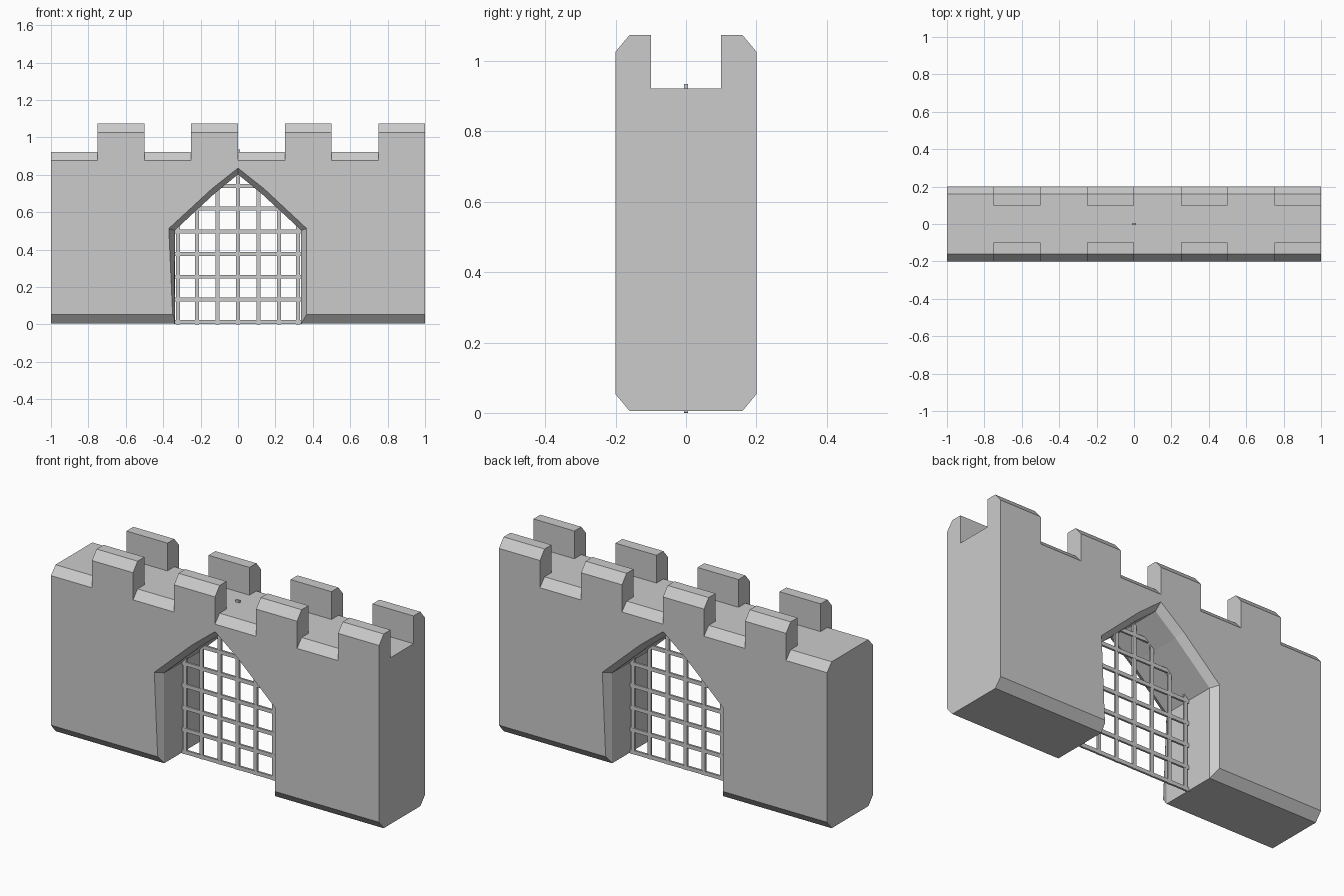
import bpy, bmesh

if "Cube" in bpy.data.objects:
    bpy.data.objects.remove(bpy.data.objects["Cube"])


def loft(bm, rings):
    """Closed solid through a list of matching point rings."""
    vs = [[bm.verts.new(p) for p in r] for r in rings]
    n = len(rings[0])
    for a, b in zip(vs, vs[1:]):
        for i in range(n):
            j = (i + 1) % n
            bm.faces.new((a[i], a[j], b[j], b[i]))
    bm.faces.new(vs[0][::-1])
    bm.faces.new(vs[-1])


def prism_x(bm, profile, x0, x1):
    """Extrude a (y, z) profile along x."""
    loft(bm, [[(x, y, z) for y, z in profile] for x in (x0, x1)])


def box(bm, x0, x1, y0, y1, z0, z1):
    prism_x(bm, [(y0, z0), (y1, z0), (y1, z1), (y0, z1)], x0, x1)


def finish(name, bm):
    bmesh.ops.recalc_face_normals(bm, faces=bm.faces[:])
    me = bpy.data.meshes.new(name)
    bm.to_mesh(me)
    bm.free()
    ob = bpy.data.objects.new(name, me)
    bpy.context.collection.objects.link(ob)
    return ob


# Wall body with bevelled long edges
bm = bmesh.new()
half = [(0.16, 0.005), (0.2, 0.053), (0.2, 0.877), (0.16, 0.922)]
prism_x(bm, half + [(-y, z) for y, z in half[::-1]], -1, 1)
wall = finish("gate_wall", bm)

# Merlons in two rows
bm = bmesh.new()
merlon = [(0.1, 0.922), (0.16, 0.922), (0.2, 0.877),
          (0.2, 1.027), (0.16, 1.075), (0.1, 1.075)]
for i in range(4):
    x = -0.75 + 0.5 * i
    for s in (-1, 1):
        prism_x(bm, [(s * y, z) for y, z in merlon], x, x + 0.25)
merlons = finish("merlons", bm)

# Pointed gateway cutter, flared at both faces; one jamb of each face tapers
outer = [(-0.343, 0), (-0.37, 0.513), (-0.14, 0.725), (0, 0.836),
         (0.14, 0.725), (0.367, 0.513), (0.367, 0)]
inner = [(-0.338, 0), (-0.338, 0.503), (-0.125, 0.7), (0, 0.802),
         (0.125, 0.7), (0.338, 0.503), (0.338, 0)]


def ring(profile, y, s=1):
    pts = [(s * x, y, z) for x, z in profile]
    pts = pts if s > 0 else pts[::-1]
    # drop the sill below the wall
    return [(pts[0][0], y, -0.1)] + pts[1:-1] + [(pts[-1][0], y, -0.1)]


bm = bmesh.new()
loft(bm, [ring(outer, -0.3), ring(outer, -0.2), ring(inner, -0.16),
          ring(inner, 0.16), ring(outer, 0.2, -1), ring(outer, 0.3, -1)])
gateway = finish("gateway_cutter", bm)

for helper, op in ((merlons, 'UNION'), (gateway, 'DIFFERENCE')):
    mod = wall.modifiers.new(helper.name, 'BOOLEAN')
    mod.operation, mod.solver, mod.object = op, 'EXACT', helper
    helper.hide_render = True
dg = bpy.context.evaluated_depsgraph_get()
mesh = bpy.data.meshes.new_from_object(wall.evaluated_get(dg))
wall.modifiers.clear()
wall.data = mesh
for helper in (merlons, gateway):
    bpy.data.objects.remove(helper)

# Portcullis: crossing bars ending just inside the arch
arch = [(0, 0.802), (0.125, 0.7), (0.338, 0.503)]


def lerp(pts, v, a, b):
    for p, q in zip(pts, pts[1:]):
        if min(p[a], q[a]) <= v <= max(p[a], q[a]):
            return p[b] + (q[b] - p[b]) * (v - p[a]) / (q[a] - p[a])
    return pts[-1][b]


W, D = 0.0105, 0.005
bm = bmesh.new()
for x in (-0.32, -0.22, -0.11, 0, 0.11, 0.22, 0.32):
    top = 0.935 if x == 0 else lerp(arch, abs(x), 0, 1) + 0.03
    box(bm, x - W, x + W, -D, D, 0, top)
for i in range(7):
    z = 0.012 + 0.1215 * i
    e = lerp(arch, z, 1, 0) + (0.03 if z > 0.503 else 0.004)
    box(bm, -e, e, -D * 1.1, D * 1.1, z - W, z + W)
finish("portcullis", bm)
